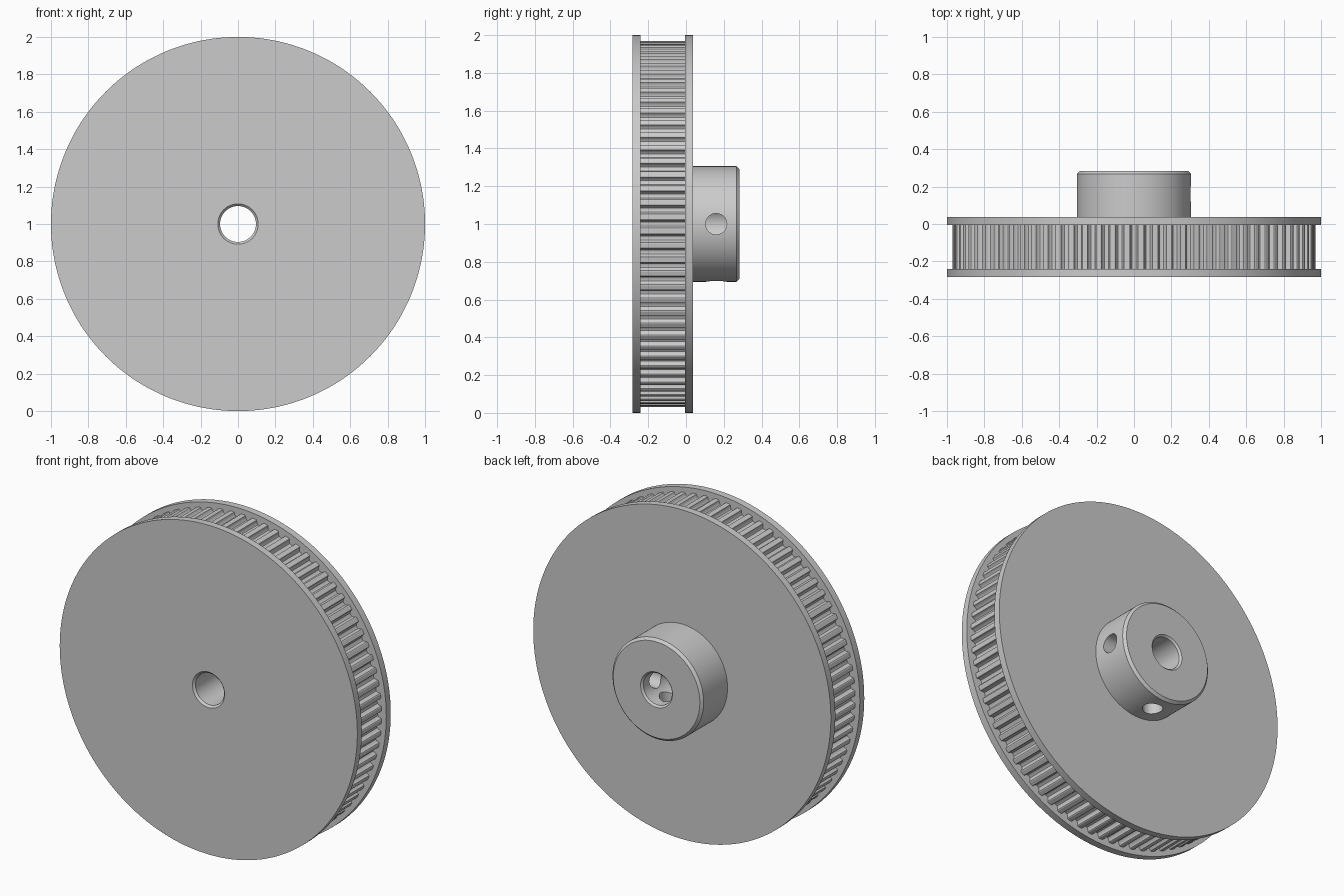
import bpy, bmesh, math
from mathutils import Matrix

if "Cube" in bpy.data.objects:
    bpy.data.objects.remove(bpy.data.objects["Cube"])

TEETH = 80
R_TOOTH = 0.97
CENTRE_Z = 1.0

# Half of one rounded belt groove: (tangential offset, depth)
half = [(0.027, 0), (0.0225, 0.003), (0.0205, 0.010),
        (0.0185, 0.0185), (0.011, 0.0265)]
groove = [(-t, d) for t, d in half] + [(0, 0.029)] + [(t, d) for t, d in reversed(half)]
steps = [(2 * math.pi * i / TEETH + t / R_TOOTH, d)
         for i in range(TEETH) for t, d in groove]

# Closed section of the wheel: (radius, y, toothed)
section = [
    (0.108, -0.283, 0), (1.0, -0.283, 0), (1.0, -0.24, 0),       # front flange
    (R_TOOTH, -0.24, 1), (R_TOOTH, -0.005, 1),                   # toothed rim
    (1.0, -0.005, 0), (1.0, 0.038, 0),                           # back flange
    (0.306, 0.038, 0), (0.306, 0.268, 0), (0.291, 0.283, 0),     # hub
    (0.107, 0.283, 0), (0.096, 0.272, 0), (0.096, -0.271, 0),    # bore
]


def finish(bm, name):
    bmesh.ops.recalc_face_normals(bm, faces=bm.faces)
    mesh = bpy.data.meshes.new(name)
    bm.to_mesh(mesh)
    bm.free()
    obj = bpy.data.objects.new(name, mesh)
    bpy.context.collection.objects.link(obj)
    return obj


# Wheel, flanges and hub as one solid
bm = bmesh.new()
rings = []
for r, y, toothed in section:
    ring = []
    for a, d in steps:
        rr = r - d * toothed
        ring.append(bm.verts.new((rr * math.cos(a), y, CENTRE_Z + rr * math.sin(a))))
    rings.append(ring)
n = len(steps)
for k, a in enumerate(rings):
    b = rings[(k + 1) % len(rings)]
    for i in range(n):
        j = (i + 1) % n
        bm.faces.new((a[i], a[j], b[j], b[i]))
pulley = finish(bm, "timing_pulley")


# Set-screw holes through the hub wall, one to the right and one below
def screw_cutter(name, axis, direction):
    bm = bmesh.new()
    place = (Matrix.Translation((0, 0.16, CENTRE_Z))
             @ Matrix.Rotation(math.radians(direction), 4, axis)
             @ Matrix.Translation((0, 0, 0.21)))
    bmesh.ops.create_cone(bm, cap_ends=True, segments=40, radius1=0.056,
                          radius2=0.056, depth=0.36, matrix=place)
    return finish(bm, name)


bpy.context.view_layer.objects.active = pulley
pulley.select_set(True)
for name, direction in (("screw_cutter_right", 90), ("screw_cutter_below", 180)):
    cutter = screw_cutter(name, 'Y', direction)
    cutter.hide_render = True
    mod = pulley.modifiers.new(name, 'BOOLEAN')
    mod.operation = 'DIFFERENCE'
    mod.solver = 'EXACT'
    mod.object = cutter
    bpy.ops.object.modifier_apply(modifier=mod.name)
    bpy.data.objects.remove(cutter)

bpy.ops.object.shade_smooth_by_angle(angle=math.radians(30))
